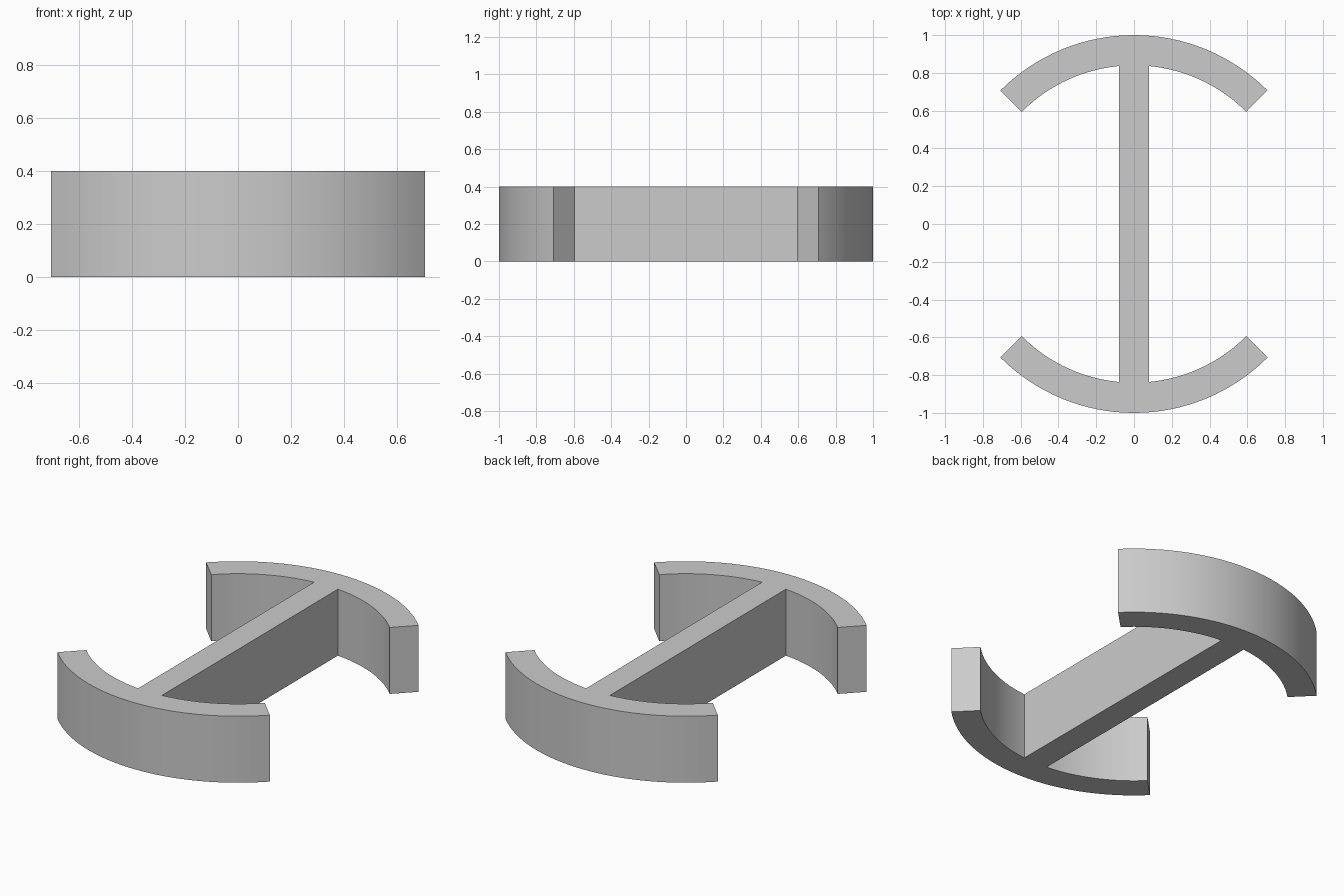
import bpy
import bmesh
import math

OUTER, INNER = 1.0, 0.84
WEB_HALF = 0.079
HEIGHT = 0.4
SEGMENTS = 32

if "Cube" in bpy.data.objects:
    bpy.data.objects.remove(bpy.data.objects["Cube"], do_unlink=True)

grey = bpy.data.materials.new("plain_grey")
grey.use_nodes = True
colour = (0.6, 0.6, 0.6, 1.0)
grey.diffuse_color = colour
grey.node_tree.nodes["Principled BSDF"].inputs["Base Color"].default_value = colour


def arc(radius, start, end):
    """Points along an arc about the origin, both ends included."""
    steps = [start + (end - start) * i / SEGMENTS for i in range(SEGMENTS + 1)]
    return [(radius * math.cos(a), radius * math.sin(a)) for a in steps]


# Back half of the outline: web corner, inner arc, outer arc, inner arc, web corner
web_angle = math.acos(WEB_HALF / INNER)
right_tip, left_tip = math.radians(45), math.radians(135)
half = (arc(INNER, web_angle, right_tip)
        + arc(OUTER, right_tip, left_tip)
        + arc(INNER, left_tip, math.pi - web_angle))

# The front half is the same outline turned by half a circle
outline = half + [(-x, -y) for x, y in half]

# Web and both curved flanges form one extruded solid
bm = bmesh.new()
base = bm.faces.new([bm.verts.new((x, y, 0)) for x, y in outline])
result = bmesh.ops.extrude_face_region(bm, geom=[base], use_keep_orig=True)
top = [v for v in result["geom"] if isinstance(v, bmesh.types.BMVert)]
bmesh.ops.translate(bm, verts=top, vec=(0, 0, HEIGHT))
bmesh.ops.recalc_face_normals(bm, faces=bm.faces)

mesh = bpy.data.meshes.new("curved_flange_beam")
bm.to_mesh(mesh)
bm.free()
mesh.materials.append(grey)
beam = bpy.data.objects.new("curved_flange_beam", mesh)
bpy.context.collection.objects.link(beam)

# Smooth the curved walls while keeping the corners crisp
bpy.ops.object.select_all(action="DESELECT")
beam.select_set(True)
bpy.context.view_layer.objects.active = beam
bpy.ops.object.shade_smooth_by_angle(angle=math.radians(30))
